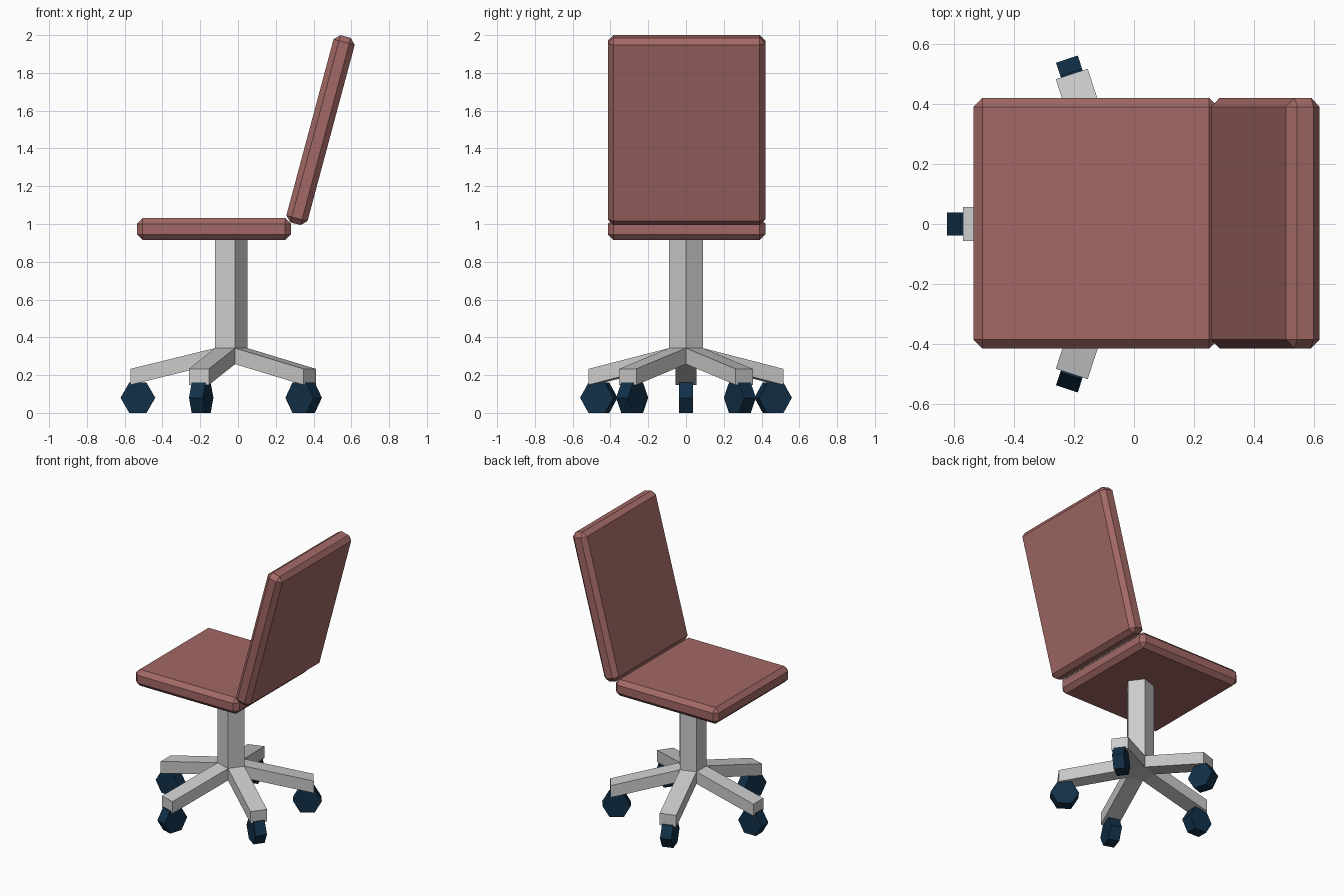
import bpy, bmesh
from math import pi, cos, sin, radians
from mathutils import Vector, Matrix

if "Cube" in bpy.data.objects:
    bpy.data.objects.remove(bpy.data.objects["Cube"])

CX = -0.045                                   # centre of the star base


def material(name, rgb):
    m = bpy.data.materials.new(name)
    m.diffuse_color = (*rgb, 1)
    m.use_nodes = True
    m.node_tree.nodes["Principled BSDF"].inputs["Base Color"].default_value = m.diffuse_color
    return m


def add_object(name, bm, mat=None):
    bmesh.ops.recalc_face_normals(bm, faces=bm.faces)
    me = bpy.data.meshes.new(name)
    bm.to_mesh(me)
    bm.free()
    ob = bpy.data.objects.new(name, me)
    bpy.context.collection.objects.link(ob)
    if mat:
        me.materials.append(mat)
    return ob


def cushion(name, size, loc, tilt, mat):
    bm = bmesh.new()
    bmesh.ops.create_cube(bm, size=1, matrix=Matrix.Diagonal((*size, 1)))
    bmesh.ops.bevel(bm, geom=bm.edges[:], offset=0.03, segments=1,
                    affect='EDGES', profile=0.5)
    ob = add_object(name, bm, mat)
    ob.location = loc
    ob.rotation_euler.y = radians(tilt)
    return ob


red = material("upholstery", (0.36, 0.14, 0.13))
blue = material("wheel_blue", (0.006, 0.03, 0.065))

# Seat and reclined backrest
cushion("seat", (0.815, 0.834, 0.116), (-0.1275, 0.003, 0.973), 0, red)
cushion("backrest", (0.116, 0.834, 1.026), (0.437, 0.003, 1.497), 15, red)

# Five-sided column with an arm extruded from each lower side
bm = bmesh.new()
rings = [[bm.verts.new((CX + 0.095 * cos(i * 2 * pi / 5),
                        0.095 * sin(i * 2 * pi / 5), z)) for i in range(5)]
         for z in (0.258, 0.343, 0.93)]
bm.faces.new(rings[0][::-1])
bm.faces.new(rings[2])
hub_sides = []
for level in range(2):
    lo, hi = rings[level], rings[level + 1]
    for i in range(5):
        j = (i + 1) % 5
        f = bm.faces.new((lo[i], lo[j], hi[j], hi[i]))
        if level == 0:
            hub_sides.append((f, (i + 0.5) * 2 * pi / 5))
for f, a in hub_sides:
    ext = bmesh.ops.extrude_discrete_faces(bm, faces=[f])["faces"][0]
    reach = 0.525 - 0.077
    bmesh.ops.translate(bm, verts=ext.verts,
                        vec=Vector((reach * cos(a), reach * sin(a), -0.11)))
add_object("column_and_star_base", bm)

# Hexagonal castor wheels, rolling radially
for k in range(5):
    a = (k + 0.5) * 2 * pi / 5
    bm = bmesh.new()
    bmesh.ops.create_cone(bm, cap_ends=True, segments=6, radius1=0.092,
                          radius2=0.092, depth=0.076,
                          matrix=Matrix.Rotation(pi / 2, 4, 'X') @ Matrix.Rotation(pi / 2, 4, 'Z'))
    # keep flat sides at the top and bottom
    if max(v.co.z for v in bm.verts) > 0.085:
        bmesh.ops.rotate(bm, verts=bm.verts, matrix=Matrix.Rotation(pi / 6, 3, 'Y'))
    wheel = add_object(f"wheel_{k + 1}", bm, blue)
    wheel.location = (CX + 0.485 * cos(a), 0.485 * sin(a), 0.08)
    wheel.rotation_euler.z = a
